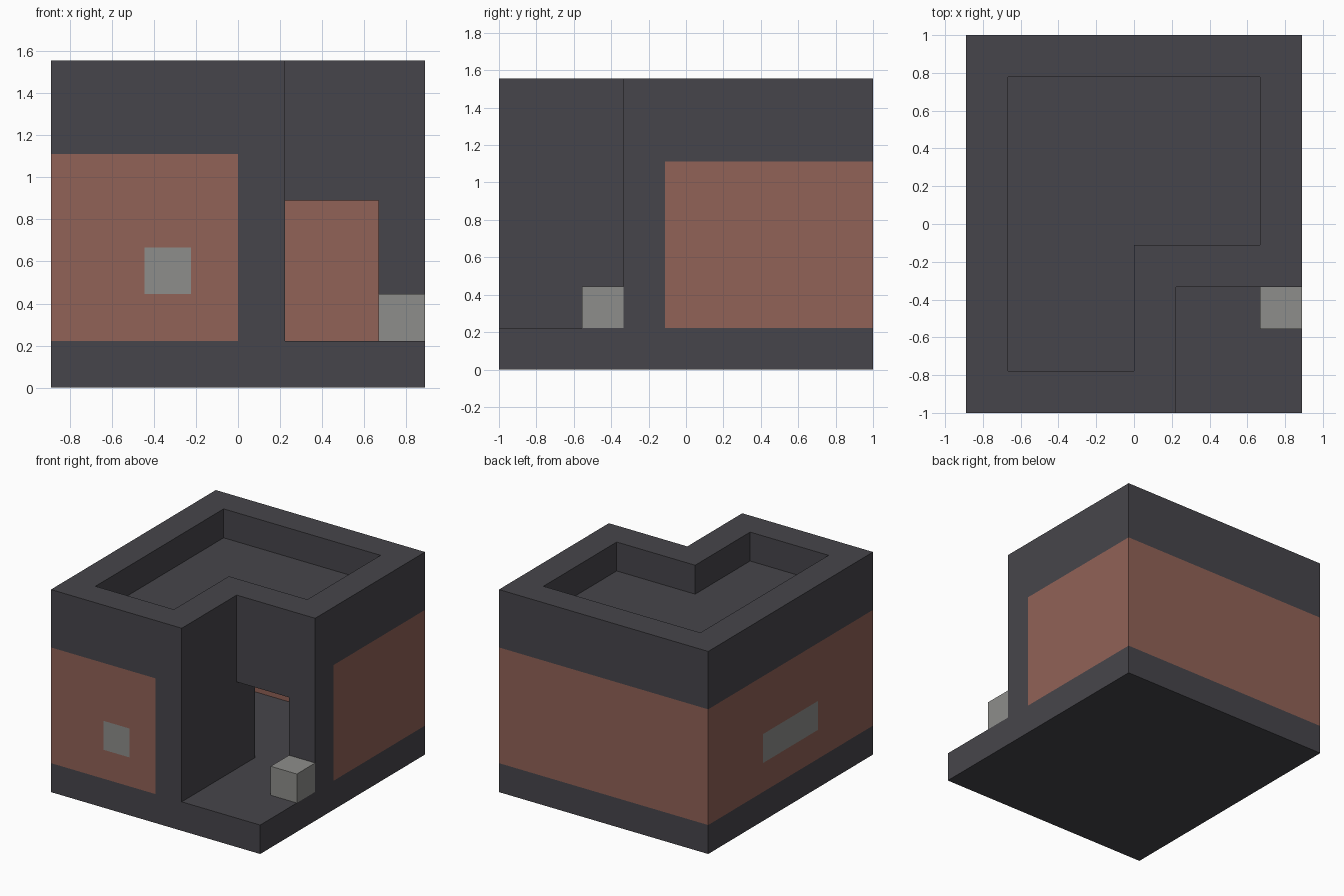
import bpy, bmesh
from mathutils import Matrix, Vector

if "Cube" in bpy.data.objects:
    bpy.data.objects.remove(bpy.data.objects["Cube"], do_unlink=True)

UNIT = 2 / 9  # one building block; the house is 8 x 9 x 7 blocks
PLACE = Matrix.Scale(UNIT, 4) @ Matrix.Translation((-4, -4.5, 0))


def material(name, rgb):
    mat = bpy.data.materials.new(name)
    mat.use_nodes = True
    mat.diffuse_color = (*rgb, 1)
    bsdf = mat.node_tree.nodes["Principled BSDF"]
    bsdf.inputs["Base Color"].default_value = (*rgb, 1)
    return mat


DARK = material("dark stone", (0.062, 0.06, 0.07))
BROWN = material("brown brick", (0.283, 0.122, 0.095))
GREY = material("pale grey", (0.27, 0.27, 0.257))


def prism(name, outline, bottom, top):
    """Extrude a flat outline between two heights, in block units."""
    bm = bmesh.new()
    base = bm.faces.new([bm.verts.new((x, y, bottom)) for x, y in outline])
    up = bmesh.ops.extrude_face_region(bm, geom=[base])["geom"]
    bmesh.ops.translate(bm, vec=(0, 0, top - bottom),
                        verts=[v for v in up if isinstance(v, bmesh.types.BMVert)])
    bmesh.ops.recalc_face_normals(bm, faces=bm.faces)
    mesh = bpy.data.meshes.new(name)
    bm.to_mesh(mesh)
    bm.free()
    obj = bpy.data.objects.new(name, mesh)
    bpy.context.collection.objects.link(obj)
    return obj


def rect(x0, y0, x1, y1):
    return [(x0, y0), (x1, y0), (x1, y1), (x0, y1)]


def cut(target, cutter):
    mod = target.modifiers.new("cut", "BOOLEAN")
    mod.operation = "DIFFERENCE"
    mod.solver = "EXACT"
    mod.object = cutter
    bpy.context.view_layer.objects.active = target
    bpy.ops.object.modifier_apply(modifier=mod.name)
    bpy.data.objects.remove(cutter, do_unlink=True)


# House: a solid block with porch, roof well, room and doorway cut out
inner = [(1, 1), (4, 1), (4, 4), (7, 4), (7, 8), (1, 8)]
house = prism("house_shell", rect(0, 0, 8, 9), 0, 7)
cut(house, prism("porch_cutter", rect(5, -1, 9, 3), 1, 8))
cut(house, prism("roof_well_cutter", inner, 6, 8))
cut(house, prism("room_cutter", inner, 1, 5))
cut(house, prism("door_cutter", rect(5, 2.5, 7, 4.5), 1, 4))
house.data.materials.clear()
for mat in (DARK, BROWN, GREY):
    house.data.materials.append(mat)


def wall_colour(p):
    """0 stone, 1 brick, 2 window, for a point inside the masonry."""
    x, y, z = p
    if not 1 < z < 5:
        return 0
    if 2 < z < 3 and ((y < 1 and 2 < x < 3) or (x < 1 and 3 < y < 6)):
        return 2
    brick = x < 1 or y > 8 or (y < 1 and x < 4) or (x > 7 and y > 4)
    return 1 if brick else 0


# Brick panels and windows: slice the shell, then colour each piece
bm = bmesh.new()
bm.from_mesh(house.data)
for axis, cuts in enumerate([(2, 3, 4), (3, 4, 6), (1, 2, 3, 5)]):
    for at in cuts:
        normal = Vector((0, 0, 0))
        normal[axis] = 1
        bmesh.ops.bisect_plane(bm, geom=bm.verts[:] + bm.edges[:] + bm.faces[:],
                               plane_co=normal * at, plane_no=normal, dist=0.0001)
bm.normal_update()
for face in bm.faces:
    face.material_index = wall_colour(face.calc_center_median() - face.normal * 0.5)
bmesh.ops.dissolve_limit(bm, angle_limit=0.01, verts=bm.verts, edges=bm.edges,
                         delimit={"MATERIAL"})
bm.to_mesh(house.data)
bm.free()

# Stone block beside the door
block = prism("porch_block", rect(7, 2, 8, 3), 1, 2)
block.data.materials.append(GREY)

for obj in (house, block):
    obj.data.transform(PLACE)
